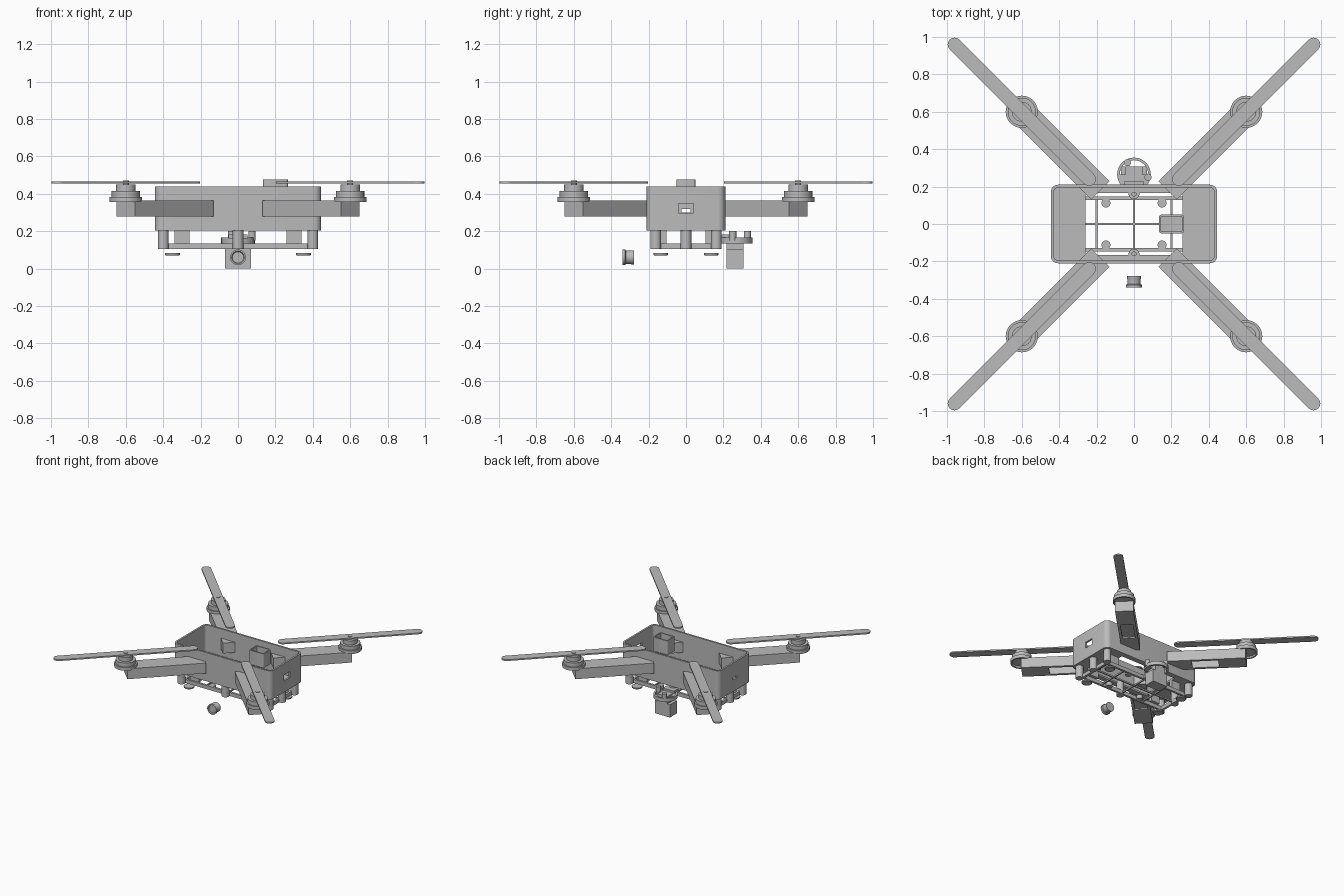
import bpy, bmesh, math
from mathutils import Matrix, Vector

cube = bpy.data.objects.get("Cube")
if cube:
    bpy.data.objects.remove(cube, do_unlink=True)

GREY = (0.5, 0.5, 0.5, 1)
mat = bpy.data.materials.new("plain grey")
mat.use_nodes = True
mat.diffuse_color = GREY
for node in mat.node_tree.nodes:
    if node.type == 'BSDF_PRINCIPLED':
        node.inputs["Base Color"].default_value = GREY
        node.inputs["Roughness"].default_value = 0.6


def add(name, bm, smooth=False):
    bmesh.ops.recalc_face_normals(bm, faces=bm.faces)
    me = bpy.data.meshes.new(name)
    bm.to_mesh(me)
    bm.free()
    me.materials.append(mat)
    ob = bpy.data.objects.new(name, me)
    bpy.context.collection.objects.link(ob)
    if smooth:
        bpy.ops.object.select_all(action='DESELECT')
        ob.select_set(True)
        bpy.context.view_layer.objects.active = ob
        bpy.ops.object.shade_smooth_by_angle(angle=math.radians(35))
    return ob


def box(name, center, size):
    bm = bmesh.new()
    bmesh.ops.create_cube(bm, size=1, matrix=Matrix.Translation(center) @ Matrix.Diagonal((*size, 1)))
    return add(name, bm)


def rounded(hx, hy, r, steps=6):
    """Outline of a rounded rectangle with half sizes hx, hy."""
    pts = []
    for q, (sx, sy) in enumerate(((1, 1), (-1, 1), (-1, -1), (1, -1))):
        for i in range(steps + 1):
            a = math.pi / 2 * (q + i / steps)
            pts.append((sx * (hx - r) + r * math.cos(a), sy * (hy - r) + r * math.sin(a)))
    return pts


def circle(r, n=32):
    return [(r * math.cos(2 * math.pi * i / n), r * math.sin(2 * math.pi * i / n)) for i in range(n)]


def prism(name, outer, z0, z1, inner=None, at=(0, 0), smooth=True):
    """Extruded outline, with an optional matching hole outline."""
    bm = bmesh.new()

    def loop(pts, z):
        return [bm.verts.new((x + at[0], y + at[1], z)) for x, y in pts]

    def bridge(a, b):
        for i in range(len(a)):
            j = (i + 1) % len(a)
            bm.faces.new((a[i], a[j], b[j], b[i]))

    lo, hi = loop(outer, z0), loop(outer, z1)
    bridge(lo, hi)
    if inner:
        lo2, hi2 = loop(inner, z0), loop(inner, z1)
        bridge(hi2, lo2)
        bridge(hi, hi2)
        bridge(lo2, lo)
    else:
        bm.faces.new(hi)
        bm.faces.new(lo[::-1])
    return add(name, bm, smooth)


def lathe(name, profile, at=(0, 0), n=32, axis_y=False):
    """Spin (radius, height) points around the vertical or the y axis."""
    bm = bmesh.new()
    vs = [bm.verts.new((r, 0, z)) for r, z in profile]
    es = [bm.edges.new(p) for p in zip(vs, vs[1:])]
    bmesh.ops.spin(bm, geom=vs + es, cent=(0, 0, 0), axis=(0, 0, 1), angle=2 * math.pi, steps=n)
    bmesh.ops.remove_doubles(bm, verts=bm.verts, dist=0.0001)
    m = Matrix.Rotation(math.pi / 2, 4, 'X') if axis_y else Matrix.Translation((*at, 0))
    bmesh.ops.transform(bm, matrix=m, verts=bm.verts)
    return add(name, bm, True)


def cut(ob, center, size):
    cutter = box("cutter", center, size)
    cutter.hide_render = True
    mod = ob.modifiers.new("cut", 'BOOLEAN')
    mod.operation, mod.solver, mod.object = 'DIFFERENCE', 'EXACT', cutter
    bpy.context.view_layer.objects.active = ob
    bpy.ops.object.modifier_apply(modifier=mod.name)
    bpy.data.objects.remove(cutter, do_unlink=True)


# Body shell: open rounded wall with end windows
shell = prism("body_shell", rounded(0.445, 0.21, 0.04), 0.205, 0.44, rounded(0.43, 0.195, 0.025))
cut(shell, (0.44, 0, 0.323), (0.06, 0.08, 0.05))
cut(shell, (-0.44, 0, 0.31), (0.06, 0.05, 0.02))

# Floor rim, end plates and lower rails
for s in (1, -1):
    box("end_plate", (s * 0.345, 0, 0.212), (0.17, 0.39, 0.014))
    box("side_ledge", (0, s * 0.182, 0.212), (0.54, 0.03, 0.014))
    box("side_rail", (0, s * 0.138, 0.12), (0.76, 0.018, 0.03))
    box("end_rail", (s * 0.385, 0, 0.12), (0.018, 0.28, 0.03))
    box("cross_wire", (s * 0.2, 0, 0.12), (0.01, 0.28, 0.012))
    for t in (1, -1):
        box("hanger_block", (s * 0.3, t * 0.12, 0.17), (0.08, 0.03, 0.07))
        lathe("tray_post", [(0, 0.105), (0.024, 0.105), (0.024, 0.135), (0, 0.135)],
              (s * 0.15, t * 0.112), 20)
        lathe("foot_pad", [(0, 0.07), (0.035, 0.07), (0.04, 0.074), (0.04, 0.083), (0, 0.083)],
              (s * 0.35, t * 0.135), 24)
box("cross_wire", (0, 0, 0.12), (0.01, 0.28, 0.012))
box("long_wire", (0, 0, 0.12), (0.76, 0.01, 0.012))

# Standoffs with a screw hole in the top
for x in (-0.4, 0, 0.4):
    for y in (-0.162, 0, 0.162):
        if x or y:
            lathe("standoff", [(0, 0.105), (0.029, 0.105), (0.029, 0.222), (0.012, 0.222),
                               (0.012, 0.21), (0, 0.21)], (x, y), 24)

# Receiver box standing out of the shell
prism("receiver_box", rounded(0.066, 0.05, 0.012, 3), 0.36, 0.476,
      rounded(0.056, 0.04, 0.004, 3), (0.2, 0))
box("receiver_floor", (0.2, 0, 0.37), (0.116, 0.084, 0.01))

# One rotor unit along +x, then turned into the four diagonals
D = 0.6 * math.sqrt(2)
START = 0.18 * math.sqrt(2)
arm = box("rotor_arm", ((START + D) / 2, 0, 0.322), (D - START, 0.138, 0.085))
cut(arm, ((START + D) / 2, 0, 0.322), (D - START - 0.03, 0.114, 0.061))
cut(arm, (0.54, 0, 0.28), (0.2, 0.095, 0.05))
motor = lathe("motor", [(0, 0.37), (0.07, 0.37), (0.074, 0.357), (0.086, 0.357), (0.086, 0.384),
                        (0.075, 0.384), (0.075, 0.416), (0.053, 0.416), (0.053, 0.45),
                        (0.016, 0.45), (0.016, 0.47), (0, 0.47)], (D, 0), 40)
blade = prism("propeller_blade", rounded(0.545, 0.036, 0.0355), 0.455, 0.466, None, (D, 0))
for part in (arm, motor, blade):
    for k in range(4):
        ob = part if k == 0 else part.copy()
        if k:
            bpy.context.collection.objects.link(ob)
        ob.rotation_euler.z = math.pi / 4 + k * math.pi / 2

# Hanging camera mount at the back
C = (0, 0.265)
prism("mount_ring", circle(0.09), 0.135, 0.165, circle(0.076), C)
half = [(x, y) for x, y in circle(0.085) if y < 0.001]
prism("mount_plate", half, 0.138, 0.16, None, C, False)
box("mount_neck", (0, 0.262, 0.13), (0.09, 0.09, 0.07))
box("camera_body", (0, 0.262, 0.052), (0.138, 0.09, 0.104))
box("mount_bracket", (0, 0.2, 0.172), (0.1, 0.06, 0.02))
for p in ((-0.035, 0.328), (0.075, 0.25)):
    lathe("mount_pin", [(0, 0.15), (0.019, 0.15), (0.019, 0.2), (0, 0.2)], p, 16)

# Separate lens barrel in front, lying along y
lens = lathe("camera_lens", [(0, 0.278), (0.038, 0.278), (0.038, 0.29), (0.036, 0.295), (0.036, 0.322),
                             (0.042, 0.325), (0.042, 0.34), (0.034, 0.34), (0.03, 0.334), (0, 0.334)],
             axis_y=True)
lens.location.z = 0.06
